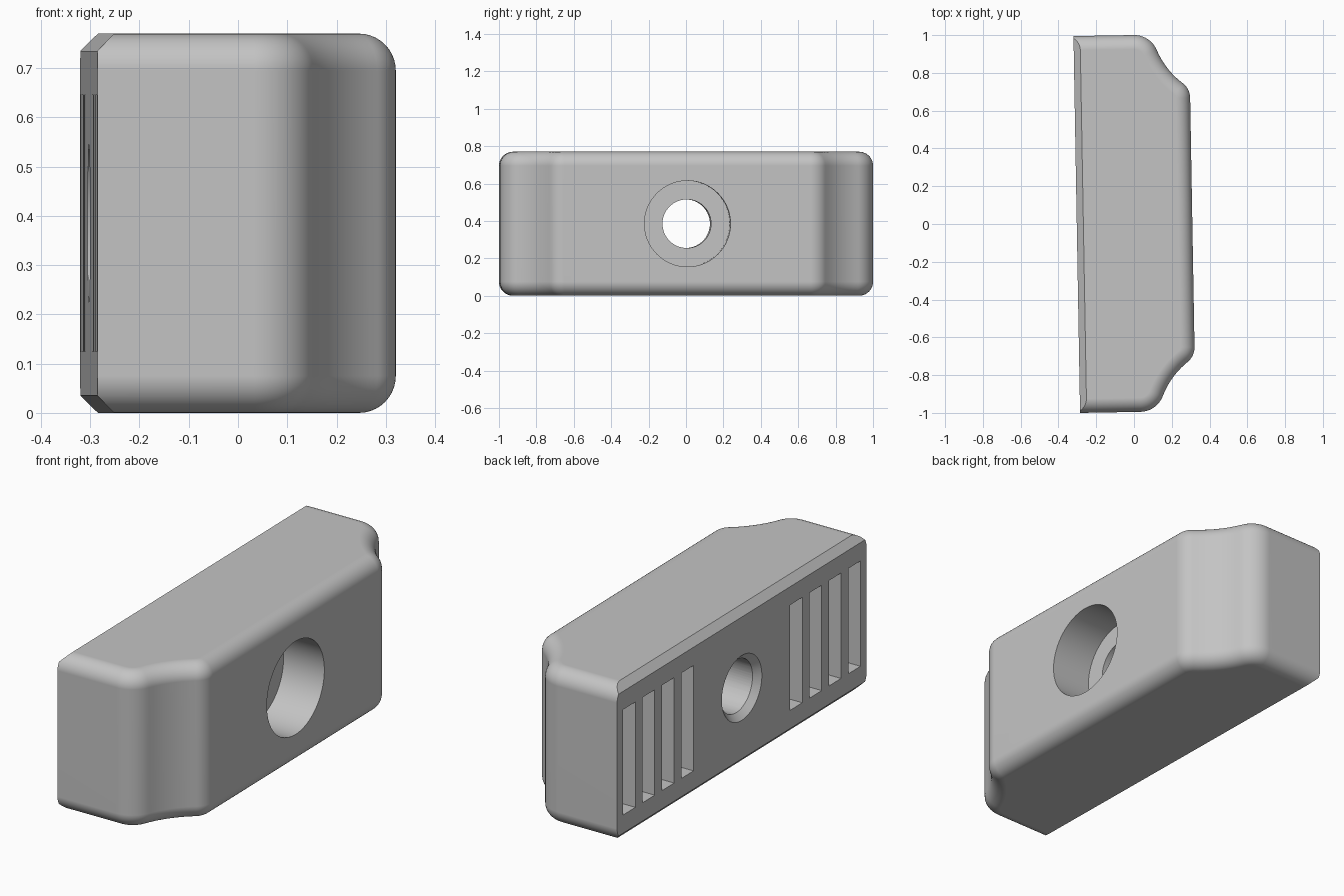
import bpy, bmesh
from math import sin, cos, radians, pi, sqrt
from mathutils import Matrix

if "Cube" in bpy.data.objects:
    bpy.data.objects.remove(bpy.data.objects["Cube"])

HEIGHT, HALF_LEN = 0.77, 0.9975
BACK, FRONT = -0.303, 0.309      # x of the two broad faces
ROUND, CHAMFER = 0.075, 0.035
MID = HEIGHT / 2

grey = bpy.data.materials.new("plain grey")
grey.use_nodes = True
grey.diffuse_color = (0.55, 0.55, 0.55, 1)
grey.node_tree.nodes["Principled BSDF"].inputs["Base Color"].default_value = grey.diffuse_color


def arc(cx, cy, radius, a0, a1, steps, sign=1):
    """Points with outward normals; sign -1 gives a hollow arc."""
    out = []
    for i in range(steps + 1):
        a = radians(a0 + (a1 - a0) * i / steps)
        out.append((cx + sign * radius * cos(a), cy + sign * radius * sin(a), cos(a), sin(a)))
    return out


def half_outline():
    """One end of the plan: square back corner, round nose, hollow flank, round shoulder."""
    nose = arc(0.016, HALF_LEN - 0.13, 0.13, 90, 22, 12)
    x, y, nx, ny = nose[-1]
    hollow = arc(x + 0.43 * nx, y + 0.43 * ny, 0.43, 22, 52, 10, -1)
    x, y, nx, ny = hollow[-1]
    shoulder = arc(x - 0.1 * nx, y - 0.1 * ny, 0.1, 52, 0, 10)
    return [(BACK, HALF_LEN, 0, 1)] + nose + hollow[1:] + shoulder[1:]


def make_body():
    half = half_outline()
    outline = half + [(x, -y, nx, -ny) for x, y, nx, ny in reversed(half)]
    # Inset and height of each ring, with rounded upper and lower rims
    steps = 10
    rim = [(ROUND * (1 - sin(i * pi / 2 / steps)), ROUND * (1 - cos(i * pi / 2 / steps)))
           for i in range(steps + 1)]
    levels = rim + [(d, HEIGHT - z) for d, z in reversed(rim)]
    bm = bmesh.new()
    rings = [[bm.verts.new((x - nx * d, y - ny * d, z)) for x, y, nx, ny in outline]
             for d, z in levels]
    n = len(outline)
    for low, high in zip(rings, rings[1:]):
        for i in range(n):
            j = (i + 1) % n
            bm.faces.new((low[i], low[j], high[j], high[i]))
    bm.faces.new(rings[0])
    bm.faces.new(rings[-1])
    bmesh.ops.recalc_face_normals(bm, faces=bm.faces)
    return add_object("clamp_block", bm)


def add_object(name, bm):
    mesh = bpy.data.meshes.new(name)
    bm.to_mesh(mesh)
    bm.free()
    mesh.materials.append(grey)
    obj = bpy.data.objects.new(name, mesh)
    bpy.context.collection.objects.link(obj)
    return obj


def box(name, center, size, tilt=0):
    bm = bmesh.new()
    bmesh.ops.create_cube(bm, size=1, matrix=Matrix.Translation(center)
                          @ Matrix.Rotation(tilt, 4, 'Y') @ Matrix.Diagonal((*size, 1)))
    return add_object(name, bm)


def bore(name, x0, x1, r0, r1):
    """Round cutter along x from x0 (radius r0) to x1 (radius r1)."""
    bm = bmesh.new()
    bmesh.ops.create_cone(bm, cap_ends=True, segments=64, radius1=r0, radius2=r1, depth=x1 - x0,
                          matrix=Matrix.Translation(((x0 + x1) / 2, 0, MID))
                          @ Matrix.Rotation(pi / 2, 4, 'Y'))
    return add_object(name, bm)


body = make_body()

# Chamfers along the upper and lower back edges
side = CHAMFER * sqrt(2)
cutters = [box("chamfer_cutter", (BACK, 0, z), (side, 3, side), pi / 4) for z in (0, HEIGHT)]
# Bolt hole, wide front recess and back countersink
cutters += [bore("bolt_hole_cutter", -0.5, 0.5, 0.13, 0.13),
            bore("recess_cutter", FRONT - 0.22, 0.5, 0.23, 0.23),
            bore("countersink_cutter", BACK - 0.01, BACK + 0.03, 0.17, 0.13)]
# Four upright grip slots at each end of the back face
for s in (-1, 1):
    for i in range(4):
        cutters.append(box("slot_cutter", (BACK, s * (0.435 + 0.155 * i), MID), (0.2, 0.097, 0.52)))

bpy.context.view_layer.objects.active = body
for cutter in cutters:
    cutter.hide_render = True
    mod = body.modifiers.new("cut", 'BOOLEAN')
    mod.operation = 'DIFFERENCE'
    mod.solver = 'EXACT'
    mod.object = cutter
    bpy.ops.object.modifier_apply(modifier=mod.name)
    bpy.data.objects.remove(cutter)

# Slight turn about the upright axis
body.data.transform(Matrix.Translation((0, 0.0026, 0)) @ Matrix.Rotation(radians(1), 4, 'Z'))

for o in bpy.context.selected_objects:
    o.select_set(False)
body.select_set(True)
bpy.ops.object.shade_smooth_by_angle(angle=radians(25))
weighted = body.modifiers.new("flat_face_normals", 'WEIGHTED_NORMAL')
weighted.keep_sharp = True
